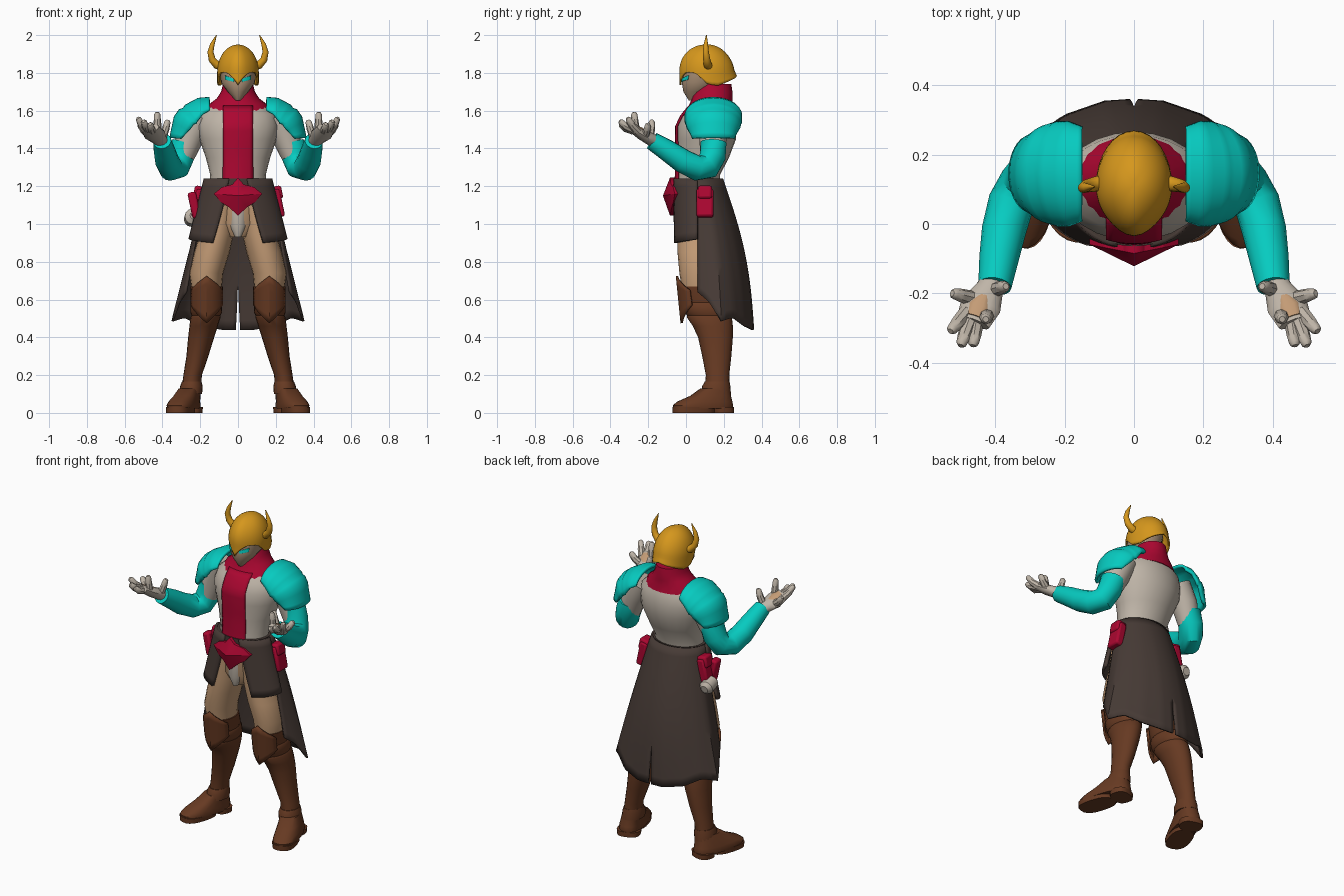
import bpy, bmesh
from math import sin, cos, pi, sqrt, radians, copysign
from mathutils import Vector, Matrix

if "Cube" in bpy.data.objects:
    bpy.data.objects.remove(bpy.data.objects["Cube"])


def material(name, r, g, b):
    m = bpy.data.materials.new(name)
    m.use_nodes = True
    m.diffuse_color = (r, g, b, 1)
    m.node_tree.nodes["Principled BSDF"].inputs["Base Color"].default_value = (r, g, b, 1)
    return m


gold = material("gold", .67, .31, .012)
red = material("crimson", .41, .002, .03)
teal = material("teal", .002, .6, .53)
cloth = material("pale cloth", .52, .46, .39)
tan = material("tan", .55, .33, .18)
mask_tan = material("mask tan", .42, .29, .19)
coat_brown = material("dark coat brown", .062, .043, .036)
boot_brown = material("boot brown", .135, .042, .016)


def lookup(table, key):
    """Linear interpolation of table rows keyed by their first value."""
    rows = sorted(table)
    key = min(max(key, rows[0][0]), rows[-1][0])
    for a, b in zip(rows, rows[1:]):
        if key <= b[0]:
            t = (key - a[0]) / (b[0] - a[0])
            return [p + (q - p) * t for p, q in zip(a[1:], b[1:])]


def finish(name, bm, mat, mirror=False, solid=0, angle=38, bevel=0):
    bmesh.ops.remove_doubles(bm, verts=bm.verts, dist=.00001)
    bmesh.ops.recalc_face_normals(bm, faces=bm.faces)
    me = bpy.data.meshes.new(name)
    bm.to_mesh(me)
    bm.free()
    me.materials.append(mat)
    ob = bpy.data.objects.new(name, me)
    bpy.context.collection.objects.link(ob)
    bpy.ops.object.select_all(action="DESELECT")
    ob.select_set(True)
    bpy.context.view_layer.objects.active = ob
    bpy.ops.object.shade_smooth_by_angle(angle=radians(angle))
    if bevel:
        mod = ob.modifiers.new("Bevel", "BEVEL")
        mod.width, mod.segments = bevel, 2
    if mirror:
        ob.modifiers.new("Mirror", "MIRROR")
    if solid:
        mod = ob.modifiers.new("Thickness", "SOLIDIFY")
        mod.thickness, mod.offset = solid, 0
    return ob


def skin(name, rings, mat, closed=True, cap=True, **kw):
    """Bridge rows of points with quads."""
    bm = bmesh.new()
    rows = [[bm.verts.new(p) for p in ring] for ring in rings]
    n = len(rows[0])
    for a, b in zip(rows, rows[1:]):
        for i in range(n if closed else n - 1):
            j = (i + 1) % n
            bm.faces.new((a[i], a[j], b[j], b[i]))
    if cap:
        bm.faces.new(rows[0])
        bm.faces.new(rows[-1])
    return finish(name, bm, mat, **kw)


def loft(name, rows, mat, n=20, power=1, rot=0, **kw):
    """Rows of z, x, y, half width, half depth."""
    def ring(z, x, y, rx, ry):
        pts = []
        for i in range(n):
            c, s = cos(2 * pi * i / n), sin(2 * pi * i / n)
            u, w = rx * copysign(abs(c) ** power, c), ry * copysign(abs(s) ** power, s)
            pts.append((x + u * cos(rot) - w * sin(rot), y + u * sin(rot) + w * cos(rot), z))
        return pts
    return skin(name, [ring(*r) for r in rows], mat, **kw)


def tube(name, pts, mat, n=12, **kw):
    """Points of x, y, z, radius and an optional second radius."""
    ps = [Vector(p[:3]) for p in pts]
    axis = ps[-1] - ps[0]
    ref = Vector((0, 0, 0))
    ref[min(range(3), key=lambda k: abs(axis[k]))] = 1
    rings = []
    for i, p in enumerate(ps):
        d = (ps[min(i + 1, len(ps) - 1)] - ps[max(i - 1, 0)]).normalized()
        s = d.cross(ref).normalized()
        t = s.cross(d)
        ra, rb = pts[i][3], pts[i][-1]
        rings.append([p + s * ra * cos(2 * pi * k / n) + t * rb * sin(2 * pi * k / n) for k in range(n)])
    return skin(name, rings, mat, **kw)


def sheet(name, f, nu, nv, mat, closed=False, **kw):
    """Grid over f(u, v)."""
    cols = nu if closed else nu + 1
    return skin(name, [[f(i / nu, j / nv) for i in range(cols)] for j in range(nv + 1)],
                mat, closed=closed, cap=False, **kw)


def front_plate(name, rows, x0, x1, low, high, mat, gap=.007, **kw):
    """Thin panel lying on the front of a loft."""
    def f(u, v):
        x = x0 + (x1 - x0) * u
        z = low(x) + (high(x) - low(x)) * v
        cx, cy, rx, ry = lookup(rows, z)
        return (x, cy - ry * sqrt(max(0, 1 - (x / rx) ** 2)) - gap, z)
    return sheet(name, f, 8, 16, mat, solid=.004, **kw)


# Torso, front panel and collar
torso = [(1.18, 0, .06, .155, .115), (1.26, 0, .065, .147, .115), (1.35, 0, .09, .17, .137),
         (1.45, 0, .108, .205, .157), (1.52, 0, .109, .215, .157), (1.58, 0, .12, .2, .138),
         (1.635, 0, .13, .14, .1)]
loft("torso", torso, cloth, n=24)
front_plate("front_panel", torso, -.08, .08, lambda x: 1.2, lambda x: 1.625, red)
loft("collar", [(1.595, 0, .124, .17, .131), (1.635, 0, .132, .152, .113), (1.665, 0, .138, .112, .108),
                (1.7, 0, .142, .09, .104), (1.74, 0, .15, .08, .09)], red, angle=60)

# Head: mask, eyes, helmet and horns
mask = [(1.655, 0, .03, .014, .016), (1.7, 0, .062, .055, .076), (1.75, 0, .08, .091, .102),
        (1.83, 0, .1, .094, .108)]
loft("face_mask", mask, mask_tan)
front_plate("eye", mask, .022, .068, lambda x: 1.747 + .25 * x, lambda x: 1.76 + .38 * x,
            teal, gap=.004, mirror=True)
hem = [(0, 1.735), (.25, 1.775), (.5, 1.8), (.9, 1.805), (1.2, 1.79), (1.55, 1.745), (1.9, 1.73),
       (2.5, 1.76), (3.2, 1.785)]


def helmet(u, v):
    a = 2 * pi * u
    front = max(0, cos(a))
    edge = lookup(hem, min(a, 2 * pi - a))[0]
    t = min(v / .75, 1) * pi / 2
    r = sin(t)
    z = 1.805 + .14 * cos(t) + .007 * r * abs(cos(a)) ** 8
    if v > .75:
        z += (edge - z) * (v - .75) / .25
    depth = .125 + .015 * front ** 6 if front else .125 + .03 * v * v
    return (.105 * r * sin(a), .11 - depth * r * cos(a), z)


sheet("helmet", helmet, 32, 16, gold, closed=True, solid=.01)
tube("horn", [(.08, .12, 1.835, .024), (.112, .115, 1.842, .022), (.137, .11, 1.87, .019),
              (.146, .105, 1.91, .016), (.136, .105, 1.95, .012), (.114, .108, 2, .002)],
     gold, mirror=True)

# Arms: upper arm, sleeve and layered shoulder guard
tube("upper_arm", [(.2, .14, 1.57, .08), (.25, .145, 1.47, .075), (.29, .135, 1.36, .06)],
     cloth, n=16, mirror=True)
tube("sleeve", [(.28, .145, 1.43, .07), (.3, .142, 1.36, .07), (.322, .115, 1.305, .069),
                (.355, .06, 1.295, .067), (.376, -.02, 1.335, .064), (.39, -.1, 1.39, .057),
                (.402, -.18, 1.44, .048)], teal, n=16, mirror=True)
# Guard profile: position along it, x, z, half depth, curl
guard = [(0, .15, 1.665, .13, .07), (.25, .21, 1.66, .145, .09), (.5, .275, 1.625, .145, .11),
         (.75, .322, 1.56, .135, .11), (1, .343, 1.455, .105, .06)]


def shoulder(u, v):
    s = (2 * u - 1) * 1.5
    x, z, depth, curl = lookup(guard, v)
    inward = (Vector((.15, 0, 1.44)) - Vector((x, 0, z))).normalized()
    lip = -.012 if v > .6 else 0
    return Vector((x, .145 + depth * sin(s), z)) + inward * (curl * (1 - cos(s)) + lip)


sheet("shoulder_guard", shoulder, 16, 16, teal, solid=.016, mirror=True)

# Hands with open palms
tube("hand", [(.4, -.15, 1.43, .034), (.418, -.19, 1.45, .033, .042), (.442, -.235, 1.475, .03, .06),
              (.465, -.285, 1.505, .022, .05)], cloth, mirror=True)
tube("palm", [(.432, -.205, 1.488, .005, .012), (.448, -.235, 1.504, .007, .028), (.46, -.265, 1.519, .005, .02)],
     tan, mirror=True)
fingers = {"thumb": ((.4, -.19, 1.46), (.37, -.18, 1.55)),
           "index_finger": ((.425, -.265, 1.49), (.428, -.275, 1.592)),
           "middle_finger": ((.455, -.28, 1.495), (.465, -.352, 1.53)),
           "ring_finger": ((.475, -.28, 1.5), (.5, -.352, 1.545)),
           "little_finger": ((.485, -.255, 1.49), (.53, -.31, 1.562)),
           "outer_finger": ((.465, -.215, 1.47), (.525, -.2, 1.53))}
for name, (a, b) in fingers.items():
    a, b = Vector(a), Vector(b)
    mid = a.lerp(b, .55) - Vector((0, 0, .008))
    tube(name, [(*a, .022), (*mid, .02), (*a.lerp(b, .9), .016), (*b, .009)], cloth, n=8, mirror=True)

# Long split coat tail and front flaps
tail = [(0, .012, .355, .44), (.3, .085, .35, .44), (.7, .2, .31, .46), (1, .285, .25, .505),
        (1.2, .348, .185, .485), (1.36, .31, .12, .59), (1.6, .27, .055, .645)]


def coat(u, v):
    a = u * pi / 2
    x, y, z = lookup(tail, a)
    if u == 0:
        x *= max(0, (v - .68) / .32)
    top = Vector((.168 * sin(a), .06 + .13 * cos(a), 1.24))
    return top.lerp(Vector((x, y, z)), v) + Vector((0, .035 * cos(a) * sin(pi * v), 0))


def flap(u, v):
    a = u * (1.3 - .28 * v)
    return ((.173 + .082 * v) * cos(a), .062 - (.125 + .012 * v) * sin(a), 1.24 - (.32 + .02 * u) * v)


sheet("coat_tail", coat, 21, 16, coat_brown, solid=.012, mirror=True)
sheet("front_flap", flap, 10, 8, coat_brown, solid=.016, mirror=True)
loft("waistband", [(1.12, 0, .06, .165, .118), (1.24, 0, .06, .165, .125)], coat_brown, n=24)

# Belt ornament with a raised centre
bm = bmesh.new()
shape = [(0, 1.245), (.03, 1.21), (.085, 1.195), (.128, 1.16), (.09, 1.115), (.05, 1.09), (0, 1.045)]
rim = [bm.verts.new((x, -.085 + .2 * x, z)) for x, z in shape]
back = [bm.verts.new((x, -.05 + .3 * x, z)) for x, z in shape]
peak = bm.verts.new((0, -.122, 1.15))
for i in range(len(shape) - 1):
    bm.faces.new((rim[i], rim[i + 1], peak))
    bm.faces.new((rim[i], rim[i + 1], back[i + 1], back[i]))
finish("belt_ornament", bm, red, mirror=True, angle=20)


def box(name, centre, size, mat, **kw):
    bm = bmesh.new()
    bmesh.ops.create_cube(bm, size=1)
    place = Matrix.Translation(centre) @ Matrix.Rotation(radians(-12), 4, "Y")
    bmesh.ops.transform(bm, verts=bm.verts, matrix=place @ Matrix.Diagonal((*size, 1)))
    return finish(name, bm, mat, bevel=.012, **kw)


# Belt pouches, with a flask and its holder on one hip
box("pouch", (.21, .1, 1.11), (.05, .09, .15), red, mirror=True)
box("pouch_flap", (.203, .1, 1.165), (.062, .075, .07), red, mirror=True)
box("flask_holder", (-.232, .055, 1.1), (.045, .06, .14), red)
tube("flask", [(-.235, .075, 1.045, .02), (-.24, .09, 1.04, .042), (-.245, .15, 1.025, .042),
               (-.245, .17, 1.02, .024)], cloth)

# Trousers
loft("hips", [(.93, 0, .04, .05, .06), (1, 0, .05, .12, .1), (1.2, 0, .06, .15, .11)], tan)
loft("front_gusset", [(.93, 0, -.02, .015, .02), (.99, 0, -.02, .045, .04), (1.1, 0, -.01, .05, .045)], cloth)
loft("trouser_leg", [(1.1, .09, .055, .085, .105), (.95, .112, .065, .09, .112), (.85, .138, .07, .094, .115),
                     (.74, .168, .075, .09, .11), (.62, .165, .085, .075, .1)], tan, mirror=True)

# Boots with folded tops, knee guards and feet
loft("boot", [(.67, .165, .08, .087, .11), (.6, .165, .096, .082, .12), (.585, .166, .1, .078, .116),
              (.575, .167, .104, .084, .124), (.53, .168, .115, .083, .124), (.515, .17, .12, .076, .114),
              (.505, .172, .124, .08, .119), (.46, .182, .142, .075, .106), (.4, .195, .156, .069, .092),
              (.3, .215, .163, .058, .077), (.2, .24, .167, .049, .062), (.1, .25, .165, .052, .066)],
     boot_brown, mirror=True)


def knee(u, v):
    s = 2 * u - 1
    a = s * 1.1
    z = .725 - .075 * abs(s) + v * (-.25 + .17 * abs(s))
    return (.166 + .09 * sin(a), .068 - (.104 - .025 * v) * cos(a) - .012 * (1 - abs(s)), z)


sheet("knee_guard", knee, 8, 6, boot_brown, solid=.012, mirror=True, angle=25)
loft("ankle_band", [(.1, .25, .16, .06, .078), (.14, .247, .16, .06, .075), (.165, .245, .165, .052, .066)],
     boot_brown, mirror=True)
loft("foot", [(.022, .288, .09, .07, .162), (.04, .288, .09, .072, .165), (.06, .284, .1, .068, .15),
              (.09, .27, .13, .062, .11), (.13, .255, .155, .054, .078)],
     boot_brown, power=.8, rot=radians(17), mirror=True)
for name, x, y, depth in (("sole", .304, .04, .112), ("heel", .256, .195, .055)):
    loft(name, [(0, x, y, .066, depth), (.03, x, y, .069, depth)], boot_brown,
         power=.75, rot=radians(17), mirror=True)
